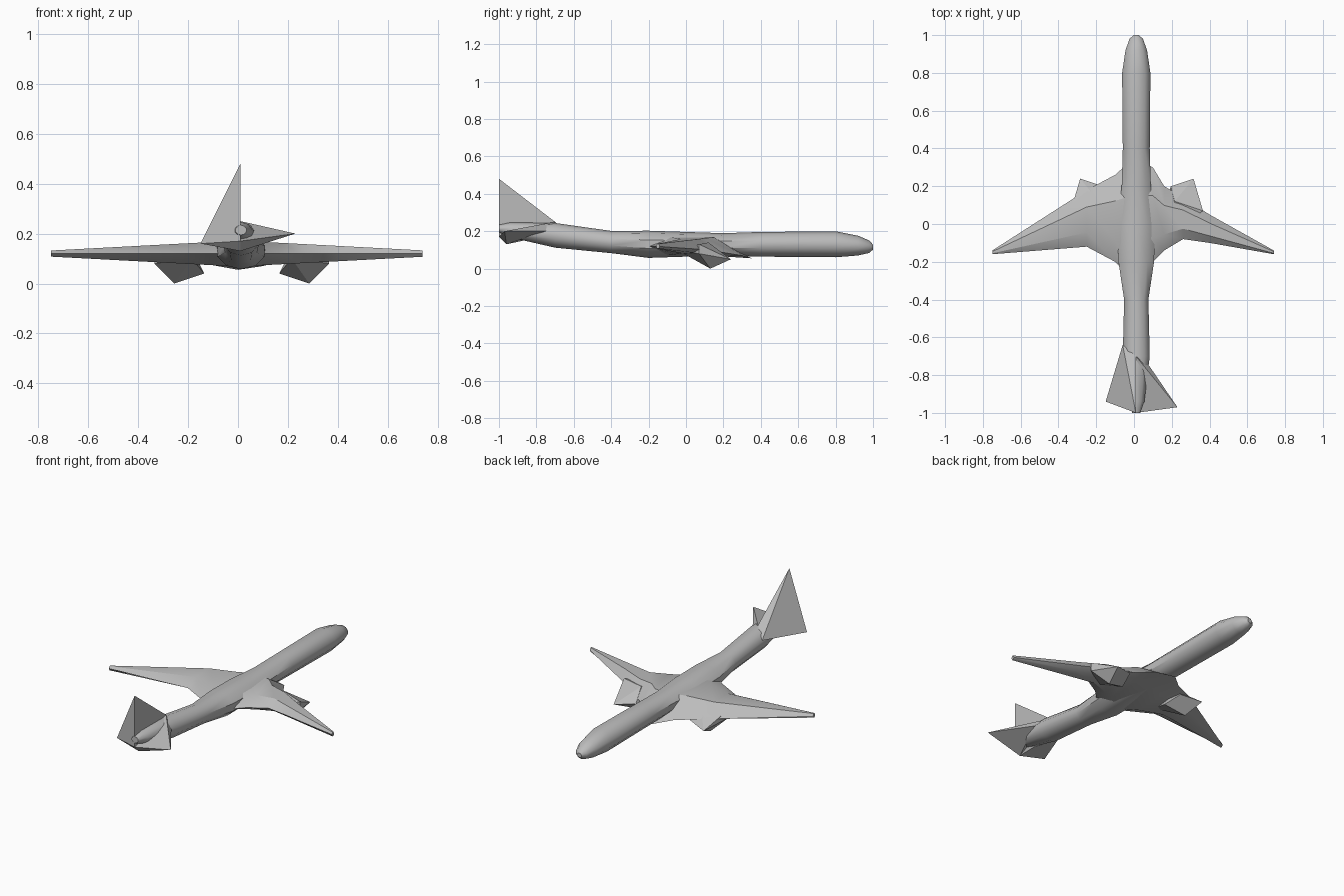
import bpy
import bmesh
import math

cube = bpy.data.objects.get("Cube")
if cube:
    bpy.data.objects.remove(cube, do_unlink=True)

grey = bpy.data.materials.new("plain_grey")
grey.use_nodes = True
colour = (0.5, 0.5, 0.5, 1)
grey.diffuse_color = colour
grey.node_tree.nodes["Principled BSDF"].inputs["Base Color"].default_value = colour


def finish(name, bm, smooth_degrees):
    """Turn the mesh into a shaded grey object."""
    bmesh.ops.recalc_face_normals(bm, faces=bm.faces)
    mesh = bpy.data.meshes.new(name)
    bm.to_mesh(mesh)
    bm.free()
    mesh.materials.append(grey)
    part = bpy.data.objects.new(name, mesh)
    bpy.context.collection.objects.link(part)
    bpy.ops.object.select_all(action="DESELECT")
    part.select_set(True)
    bpy.context.view_layer.objects.active = part
    bpy.ops.object.shade_smooth_by_angle(angle=math.radians(smooth_degrees))


def loft(name, rings, smooth_degrees):
    """Skin closed rings of points and cap both ends."""
    bm = bmesh.new()
    loops = [[bm.verts.new(point) for point in ring] for ring in rings]
    for near, far in zip(loops, loops[1:]):
        for i in range(len(near)):
            bm.faces.new((near[i - 1], near[i], far[i], far[i - 1]))
    bm.faces.new(loops[0])
    bm.faces.new(loops[-1])
    finish(name, bm, smooth_degrees)


def hull(name, points):
    """Faceted solid wrapped round a few corner points."""
    bm = bmesh.new()
    corners = [bm.verts.new(point) for point in points]
    result = bmesh.ops.convex_hull(bm, input=corners)
    inside = [v for v in result["geom_interior"] if isinstance(v, bmesh.types.BMVert)]
    bmesh.ops.delete(bm, geom=inside, context="VERTS")
    finish(name, bm, 10)


def body_ring(y, scale, sides=10):
    """Round section, widest amidships and rising towards the tail."""
    width = scale * (0.075 + 0.03 * max(0, 1 - abs(y) / 0.4))
    height = scale * 0.066
    centre = 0.13 + 0.12 * max(0, -0.3 - y) - 0.1 * max(0, y - 0.85)
    angles = [math.tau * (k + 0.5) / sides for k in range(sides)]
    return [(0.012 + width * math.cos(a), y, centre + height * math.sin(a))
            for a in angles]


# Fuselage: position along the body and relative girth
girths = [(-1, 0.3), (-0.94, 0.6), (-0.7, 1), (-0.4, 0.9), (-0.2, 1.1), (0, 1),
          (0.2, 0.9), (0.4, 1), (0.8, 1.05), (0.92, 0.8), (0.98, 0.5), (1, 0.2)]
loft("fuselage", [body_ring(y, girth) for y, girth in girths], 40)


def wing_section(x, lead, trail):
    """Six-sided section with a drooping nose, thinning outwards."""
    chord = lead - trail
    half = 0.052 - 0.053 * abs(x)
    middle = 0.12
    front = lead - 0.3 * chord
    back = trail + 0.25 * chord
    return [
        (x, lead, middle - 0.1 * chord),
        (x, front, middle + half),
        (x, back, middle + half),
        (x, trail, middle),
        (x, back, middle - half),
        (x, front, middle - half),
    ]


# Wings: span position, leading edge and trailing edge
wing_plan = [(-0.75, -0.14, -0.16), (-0.25, 0.18, -0.12), (-0.1, 0.26, -0.2),
             (0, 0.35, -0.3), (0.1, 0.3, -0.2), (0.16, 0.2, -0.14),
             (0.26, 0.14, -0.08), (0.4, 0.05, -0.1), (0.74, -0.14, -0.16)]
loft("wings", [wing_section(*station) for station in wing_plan], 30)

# Faceted engine pods slung under the leading edges
pod_corners = [(0.3, 0.24, 0.05), (0.18, 0.2, 0.07), (0.27, 0.13, 0),
               (0.15, 0.1, 0.04), (0.35, 0.07, 0.08), (0.35, 0.07, 0.13),
               (0.2, 0.12, 0.14), (0.2, -0.05, 0.1)]
for side, name in ((-1, "right_engine"), (1, "left_engine")):
    hull(name, [(side * x + 0.015, y, z) for x, y, z in pod_corners])

# Tail: the fin runs down into the right tailplane
spine = (0.01, -0.7, 0.25)
stern = [(0.01, -1, 0.17), (0.01, -0.96, 0.13)]
fin_top = (0.01, -1, 0.48)
right_tip = (-0.15, -0.94, 0.16)
right_root = (-0.06, -0.64, 0.2)
hull("tail_fin", [fin_top, right_tip, right_root, spine] + stern)

left_tip = (0.23, -0.97, 0.2)
left_root = (0.08, -0.75, 0.2)
hull("left_tailplane", [left_tip, left_root, spine] + stern)
